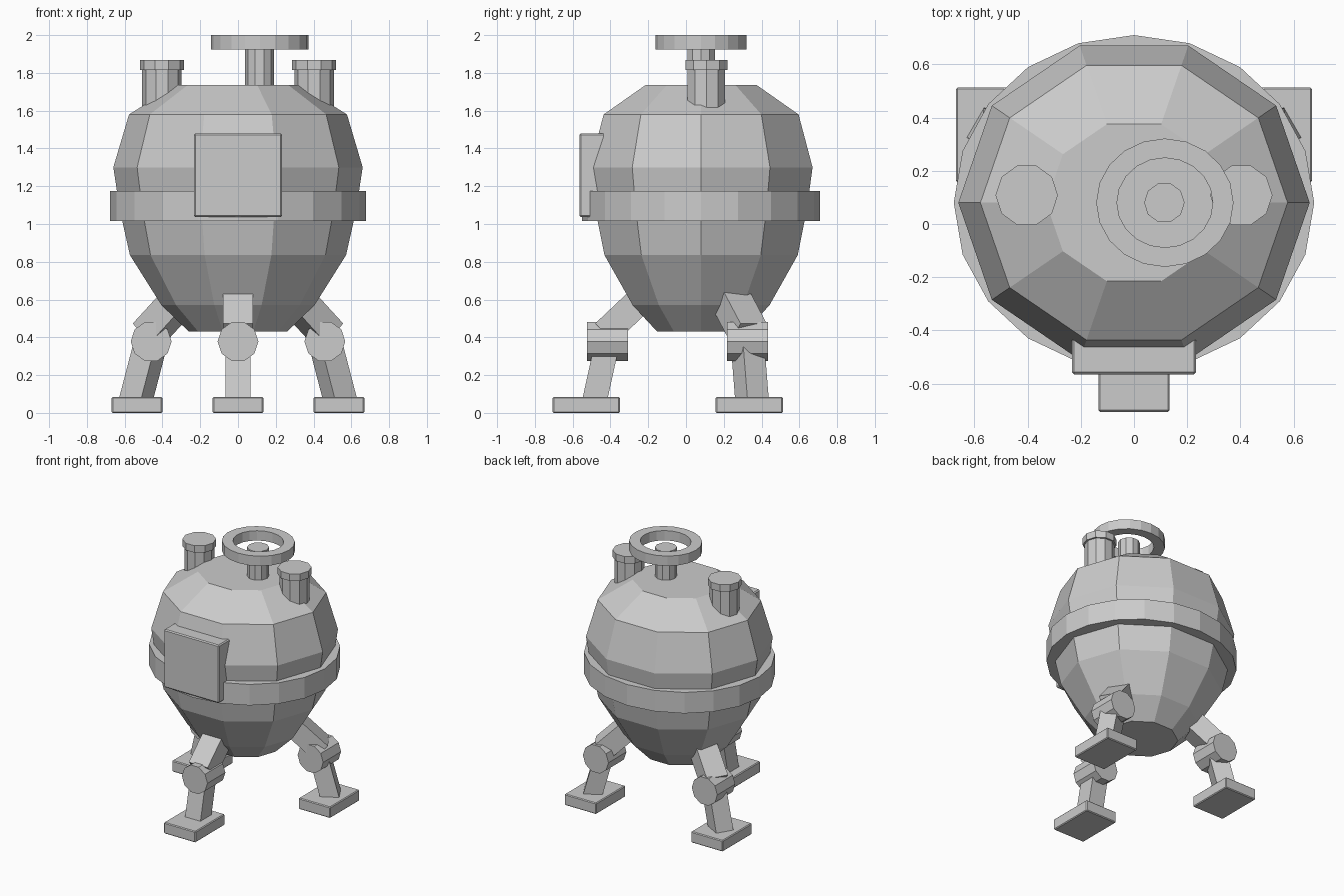
import bpy, bmesh, math
from mathutils import Vector, Matrix

cube = bpy.data.objects.get("Cube")
if cube:
    bpy.data.objects.remove(cube, do_unlink=True)

# Single flat colour
grey = bpy.data.materials.new("plain grey")
grey.use_nodes = True
grey.diffuse_color = (0.6, 0.6, 0.6, 1)
grey.node_tree.nodes["Principled BSDF"].inputs["Base Color"].default_value = (0.6, 0.6, 0.6, 1)


def finish(name, bm, bevel=0):
    bmesh.ops.recalc_face_normals(bm, faces=bm.faces)
    mesh = bpy.data.meshes.new(name)
    bm.to_mesh(mesh)
    bm.free()
    mesh.materials.append(grey)
    obj = bpy.data.objects.new(name, mesh)
    bpy.context.collection.objects.link(obj)
    if bevel:
        mod = obj.modifiers.new("edge bevel", "BEVEL")
        mod.width = bevel
        mod.segments = 1
    return obj


def lathe(name, profile, sides, centre, y_scale=1.0, ring=False):
    """Revolve (radius, height) points; cap the ends, or join them into a ring."""
    bm = bmesh.new()
    loops = []
    for r, z in profile:
        angles = [math.tau * i / sides for i in range(sides)]
        loops.append([bm.verts.new((centre[0] + r * math.cos(a),
                                    centre[1] + r * y_scale * math.sin(a), z)) for a in angles])
    pairs = list(zip(loops, loops[1:]))
    if ring:
        pairs.append((loops[-1], loops[0]))
    else:
        bm.faces.new(loops[0])
        bm.faces.new(loops[-1])
    for low, high in pairs:
        for i in range(sides):
            j = (i + 1) % sides
            bm.faces.new((low[i], low[j], high[j], high[i]))
    return finish(name, bm)


def box(name, centre, size, bevel=0, rotation=None):
    bm = bmesh.new()
    bmesh.ops.create_cube(bm, size=1)
    rot = rotation.to_4x4() if rotation else Matrix()
    bm.transform(Matrix.Translation(centre) @ rot @ Matrix.Diagonal((*size, 1)))
    return finish(name, bm, bevel)


def beam(name, start, end, width, depth, angle):
    """Square bar between two points, its width kept level."""
    start, end = Vector(start), Vector(end)
    along = (end - start).normalized()
    across = Vector((math.cos(angle), math.sin(angle), 0))
    across = (across - along * across.dot(along)).normalized()
    rot = Matrix((across, along.cross(across), along)).transposed()
    box(name, (start + end) / 2, (width, depth, (end - start).length), rotation=rot)


# Faceted body and the band round it
MID = (0, 0.08)
lathe("body", [(0.26, 0.43), (0.405, 0.57), (0.572, 0.835), (0.625, 1.07),
               (0.66, 1.3), (0.577, 1.58), (0.33, 1.735)], 10, MID, 0.94)
lathe("waist_band", [(0.677, 1.015), (0.677, 1.175)], 20, MID, 0.93)

# Front hatch
box("front_hatch", (0, -0.497, 1.258), (0.466, 0.135, 0.443), 0.008)

# Hand wheel on its post
lathe("wheel_post", [(0.076, 1.7), (0.076, 1.955)], 10, (0.114, 0.08))
lathe("hand_wheel", [(0.18, 1.925), (0.258, 1.925), (0.258, 2.0), (0.18, 2.0)],
      20, (0.116, 0.08), 0.935, ring=True)

# Capped pipes on the shoulders
for side, x in (("left", 0.403), ("right", -0.403)):
    lathe(side + "_pipe", [(0.104, 1.5), (0.104, 1.83)], 10, (x, 0.108))
    lathe(side + "_pipe_cap", [(0.117, 1.815), (0.117, 1.868)], 10, (x, 0.108))


# Legs: thigh, knee roller, shin and foot
def leg(name, angle, knee, ankle, foot):
    inward = Vector((-math.sin(angle), math.cos(angle), 0))
    hip = Vector((*knee, 0.6)) + inward * 0.175
    low = Vector((*knee, 0.42)) - inward * 0.015
    beam(name + "_thigh", low, hip, 0.16, 0.147, angle)
    roller = lathe(name + "_knee", [(0.108, -0.108), (0.108, 0.108)], 10, (0, 0))
    roller.data.transform(Matrix.Translation((*knee, 0.378)) @ Matrix.Rotation(math.pi / 2, 4, "X"))
    beam(name + "_shin", (*ankle, 0.06), (*knee, 0.378), 0.13, 0.13, angle)
    box(name + "_foot", (*foot, 0.0425), (0.268, 0.355, 0.085), 0.006)


leg("front_leg", 0, (0, -0.415), (0, -0.485), (0, -0.528))
for side, s in (("left", 1), ("right", -1)):
    leg("back_" + side + "_leg", s * math.radians(120), (s * 0.46, 0.325),
        (s * 0.543, 0.35), (s * 0.535, 0.335))
